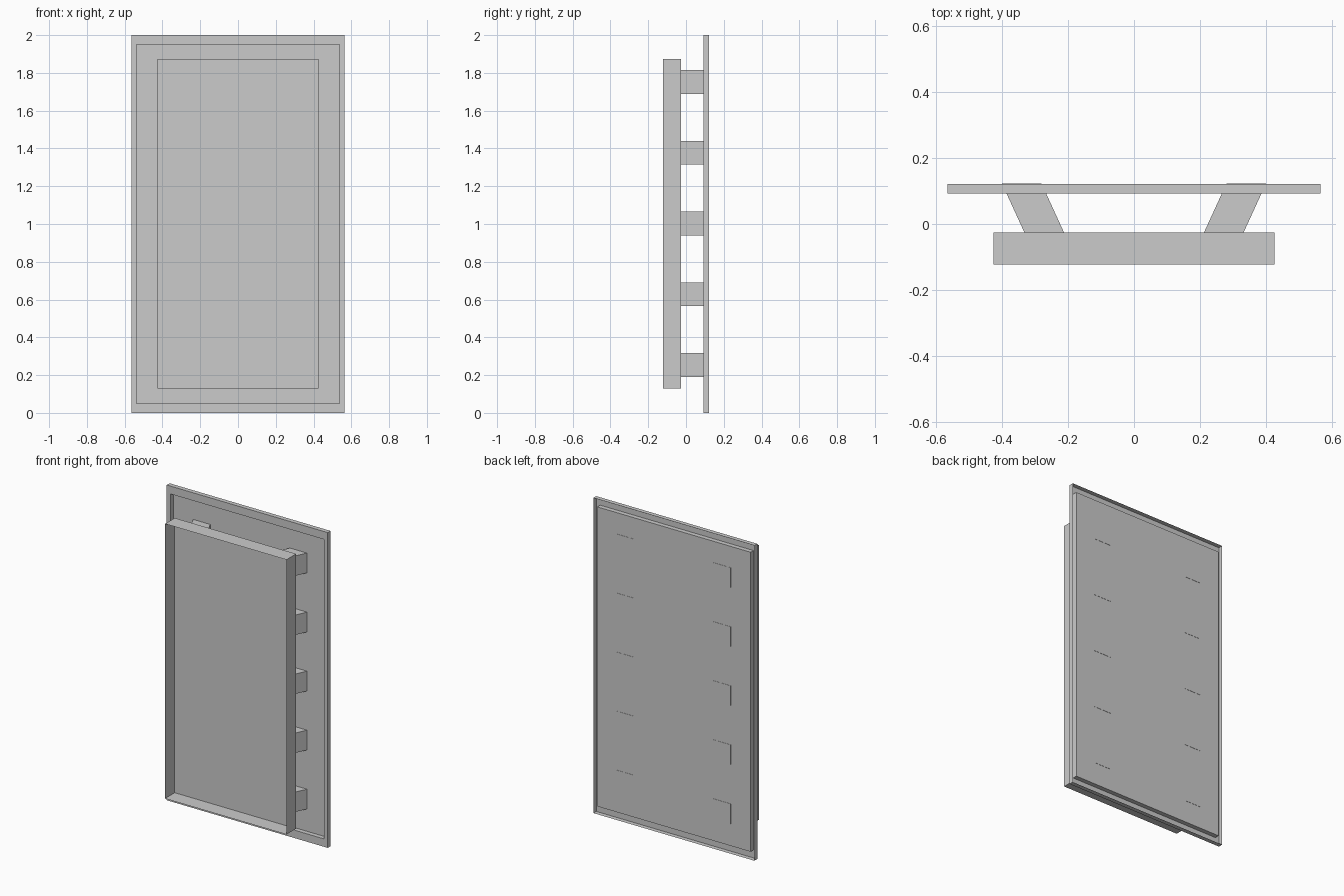
import bpy, bmesh

if "Cube" in bpy.data.objects:
    bpy.data.objects.remove(bpy.data.objects["Cube"])


def make_object(name, bm):
    mesh = bpy.data.meshes.new(name)
    bm.to_mesh(mesh)
    bm.free()
    obj = bpy.data.objects.new(name, mesh)
    bpy.context.collection.objects.link(obj)
    return obj


def rect_loop(bm, x0, x1, z0, z1, y):
    """Rectangle of vertices facing -y."""
    return [bm.verts.new((x, y, z)) for x, z in ((x0, z0), (x1, z0), (x1, z1), (x0, z1))]


def sheet_shell(name, loops):
    """Skin successive rectangles (x0, x1, z0, z1, y) and close the last one."""
    bm = bmesh.new()
    rings = [rect_loop(bm, *l) for l in loops]
    for a, b in zip(rings, rings[1:]):
        for i in range(4):
            j = (i + 1) % 4
            bm.faces.new((a[i], b[i], b[j], a[j]))
    bm.faces.new(rings[-1])
    return make_object(name, bm)


TRAY_FRONT, TRAY_BACK = -0.1227, -0.0257
FRAME_FRONT, FRAME_BACK = 0.0925, 0.1212
LEG_END = 0.1227

# Shallow tray, open towards the front
tray = (-0.426, 0.426, 0.13, 1.873)
sheet_shell("front_tray", [(*tray, TRAY_FRONT), (*tray, TRAY_BACK)])

# Folded back panel: outer skirt, front rim, recess wall and recessed sheet
outer = (-0.565, 0.565, 0.0, 2.0)
inner = (-0.538, 0.538, 0.05, 1.95)
panel = sheet_shell("back_panel", [(*outer, FRAME_BACK), (*outer, FRAME_FRONT),
                                   (*inner, FRAME_FRONT), (*inner, FRAME_BACK)])

# Slanted spacer brackets joining tray and panel, mirrored left to right
for row in range(5):
    z = 0.254 + row * 0.3745
    leg = sheet_shell(f"spacer_bracket_{row + 1}", [
        (0.212, 0.332, z - 0.063, z + 0.063, TRAY_BACK),
        (0.280, 0.400, z - 0.063, z + 0.063, LEG_END)])
    leg.data.flip_normals()
    # outward-facing bracket sides
    bm = bmesh.new()
    bm.from_mesh(leg.data)
    bmesh.ops.recalc_face_normals(bm, faces=bm.faces)
    bm.to_mesh(leg.data)
    bm.free()
    mirror = leg.modifiers.new("left_side", 'MIRROR')
    mirror.use_axis = (True, False, False)
    mirror.use_mirror_merge = False
